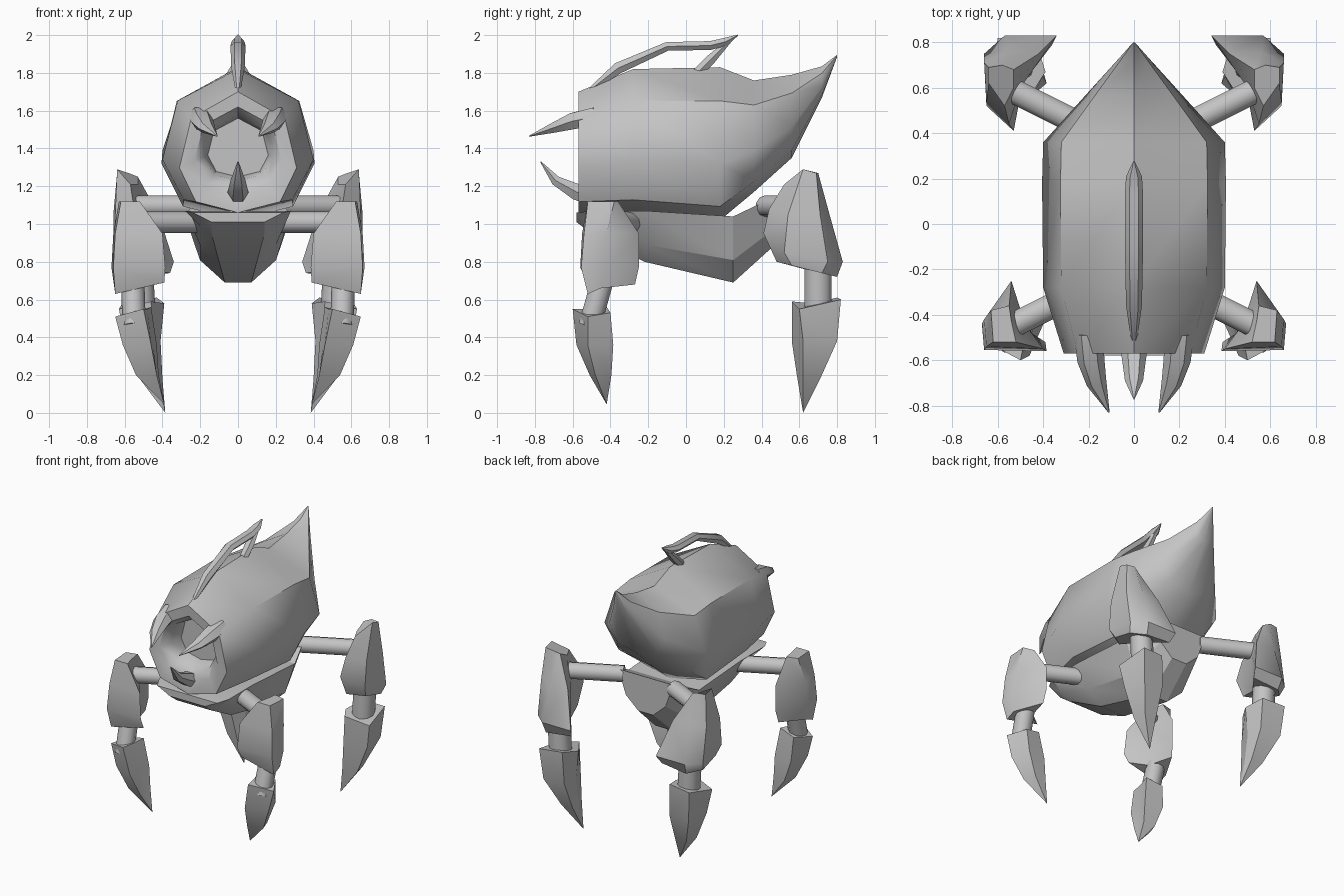
import bpy, bmesh, math
from mathutils import Vector

grey = bpy.data.materials.new("shell grey")
grey.diffuse_color = (0.55, 0.55, 0.55, 1)


def loft(name, rings, mirror=False, angle=40):
    """Skin a list of equal-sized point rings and close both ends."""
    bm = bmesh.new()
    loops = [[bm.verts.new(p) for p in r] for r in rings]
    n = len(loops[0])
    for a, b in zip(loops, loops[1:]):
        for i in range(n):
            j = (i + 1) % n
            bm.faces.new((a[i], a[j], b[j], b[i]))
    bm.faces.new(loops[0])
    bm.faces.new(loops[-1])
    bmesh.ops.remove_doubles(bm, verts=bm.verts, dist=0.0005)
    bmesh.ops.recalc_face_normals(bm, faces=bm.faces)
    me = bpy.data.meshes.new(name)
    bm.to_mesh(me)
    bm.free()
    ob = bpy.data.objects.new(name, me)
    bpy.context.collection.objects.link(ob)
    me.materials.append(grey)
    bpy.ops.object.select_all(action='DESELECT')
    ob.select_set(True)
    bpy.context.view_layer.objects.active = ob
    bpy.ops.object.shade_smooth_by_angle(angle=math.radians(angle))
    if mirror:
        m = ob.modifiers.new("mirror", 'MIRROR')
        m.use_mirror_merge = False
    return ob


def tube(name, path, radii, sides=8, mirror=False, angle=40):
    """Round bar or spike along a path; radii are (side, up) pairs."""
    pts = [Vector(p) for p in path]
    rings = []
    for i, p in enumerate(pts):
        d = (pts[min(i + 1, len(pts) - 1)] - pts[max(i - 1, 0)]).normalized()
        ref = Vector((1, 0, 0)) if abs(d.x) < 0.7 else Vector((0, 0, 1))
        u = (ref - d * ref.dot(d)).normalized()
        v = d.cross(u)
        ru, rv = radii[i]
        rings.append([p + u * ru * math.cos(t) + v * rv * math.sin(t)
                      for t in (2 * math.pi * k / sides for k in range(sides))])
    return loft(name, rings, mirror, angle)


def flat(z, pts):
    return [(x, y, z) for x, y in pts]


# Main shell: eight-sided sections from the mouth recess back to the tail point
section = [(0, 1), (0.8, 0.78), (1, 0.37), (0.72, 0.09), (0, 0),
           (-0.72, 0.09), (-1, 0.37), (-0.8, 0.78)]
body = [(-0.42, 0.16, 1.25, 1.56), (-0.51, 0.18, 1.23, 1.58),
        (-0.565, 0.23, 1.17, 1.62), (-0.57, 0.31, 1.06, 1.70),
        (-0.28, 0.40, 1.06, 1.82), (0.18, 0.405, 1.02, 1.83),
        (0.36, 0.40, 1.17, 1.76), (0.56, 0.22, 1.35, 1.79),
        (0.72, 0.075, 1.67, 1.835), (0.80, 0.004, 1.885, 1.895)]
loft("body_shell", [[(fx * w, y, lo + fz * (hi - lo)) for fx, fz in section]
                    for y, w, lo, hi in body], angle=45)

# Keel under the shell: y, top half width, top z, bottom half width, bottom z
keel = [(-0.58, 0.24, 1.06, 0.14, 1.01), (-0.5, 0.28, 1.07, 0.14, 0.95),
        (-0.22, 0.28, 1.07, 0.10, 0.80), (0.25, 0.28, 1.04, 0.07, 0.69),
        (0.46, 0.22, 1.14, 0.06, 0.88)]
rings = []
for y, wt, zt, wb, zb in keel:
    half = [(wt, zt), (wt * 0.72, zb + 0.34 * (zt - zb)), (wb, zb)]
    rings.append([(x, y, z) for x, z in half] + [(-x, y, z) for x, z in half[::-1]])
loft("keel", rings, angle=25)

# Fangs around the mouth
tube("upper_fang", [(0.20, -0.48, 1.57), (0.19, -0.60, 1.545), (0.165, -0.70, 1.51),
                    (0.11, -0.83, 1.465)],
     [(0.065, 0.055), (0.06, 0.05), (0.045, 0.03), (0.003, 0.003)], 6, True)
tube("lower_fang", [(0, -0.46, 1.13), (0, -0.58, 1.17), (0, -0.69, 1.23), (0, -0.77, 1.33)],
     [(0.05, 0.05), (0.055, 0.05), (0.04, 0.03), (0.003, 0.003)], 6)

# Crest handle on the back, with its rear strut
tube("crest", [(0, -0.52, 1.70), (0, -0.36, 1.825), (0, -0.1, 1.94), (0, 0.13, 1.945),
               (0, 0.21, 1.965), (0, 0.275, 2.0)],
     [(0.012, 0.012), (0.035, 0.035), (0.04, 0.027), (0.04, 0.027),
      (0.035, 0.025), (0.004, 0.003)], 6)
tube("crest_strut", [(0, 0.06, 1.80), (0, 0.13, 1.87), (0, 0.24, 1.98)],
     [(0.03, 0.03), (0.035, 0.03), (0.015, 0.012)], 6)

# Straight joints of the legs
for name, a, b, r in [
        ("front_arm", (0.20, -0.28, 1.01), (0.56, -0.46, 1.01), 0.057),
        ("rear_arm", (0.20, 0.42, 1.095), (0.56, 0.60, 1.095), 0.057),
        ("front_shin", (0.56, -0.42, 0.78), (0.55, -0.51, 0.46), 0.062),
        ("rear_shin", (0.53, 0.70, 0.86), (0.51, 0.70, 0.5), 0.075)]:
    tube(name, [a, b], [(r, r)] * 2, 10, True)

# Front thigh armour: two wings folded around the outer corner
loft("front_thigh", [
    flat(1.12, [(0.55, -0.36), (0.63, -0.38), (0.62, -0.52), (0.52, -0.52), (0.54, -0.43)]),
    flat(0.95, [(0.54, -0.25), (0.66, -0.42), (0.65, -0.54), (0.40, -0.55), (0.48, -0.44)]),
    flat(0.77, [(0.54, -0.25), (0.67, -0.44), (0.66, -0.555), (0.385, -0.56), (0.48, -0.44)]),
    [(0.55, -0.27, 0.68), (0.65, -0.45, 0.66), (0.65, -0.52, 0.63),
     (0.39, -0.52, 0.69), (0.50, -0.45, 0.68)]], True)

# Rear thigh armour
loft("rear_thigh", [
    [(0.53, 0.68, 1.25), (0.58, 0.70, 1.27), (0.64, 0.69, 1.27),
     (0.64, 0.62, 1.29), (0.57, 0.52, 1.21), (0.53, 0.60, 1.21)],
    [(0.42, 0.75, 1.05), (0.56, 0.76, 1.05), (0.66, 0.71, 1.05),
     (0.65, 0.54, 1.05), (0.55, 0.44, 1.08), (0.50, 0.60, 1.05)],
    [(0.34, 0.83, 0.80), (0.57, 0.83, 0.80), (0.66, 0.75, 0.80),
     (0.65, 0.52, 0.85), (0.53, 0.41, 0.95), (0.49, 0.62, 0.85)],
    [(0.36, 0.79, 0.74), (0.56, 0.80, 0.72), (0.64, 0.72, 0.74),
     (0.63, 0.56, 0.78), (0.53, 0.48, 0.80), (0.49, 0.63, 0.76)]], True)

# Pointed claws
loft("front_claw", [
    [(0.50, -0.60, 0.55), (0.65, -0.52, 0.51), (0.58, -0.40, 0.53),
     (0.46, -0.42, 0.56), (0.48, -0.50, 0.55)],
    flat(0.36, [(0.46, -0.58), (0.61, -0.52), (0.57, -0.385), (0.43, -0.40), (0.45, -0.48)]),
    flat(0.20, [(0.43, -0.51), (0.54, -0.48), (0.51, -0.395), (0.42, -0.40), (0.43, -0.45)]),
    [(0.39, -0.42, 0.045)] * 5], True, 25)
loft("rear_claw", [
    [(0.46, 0.56, 0.59), (0.63, 0.60, 0.55), (0.60, 0.82, 0.60),
     (0.43, 0.80, 0.61), (0.39, 0.67, 0.58)],
    flat(0.38, [(0.45, 0.56), (0.60, 0.62), (0.58, 0.80), (0.42, 0.79), (0.41, 0.67)]),
    flat(0.18, [(0.42, 0.59), (0.52, 0.62), (0.50, 0.71), (0.41, 0.71), (0.40, 0.65)]),
    [(0.385, 0.62, 0.0)] * 5], True, 25)
